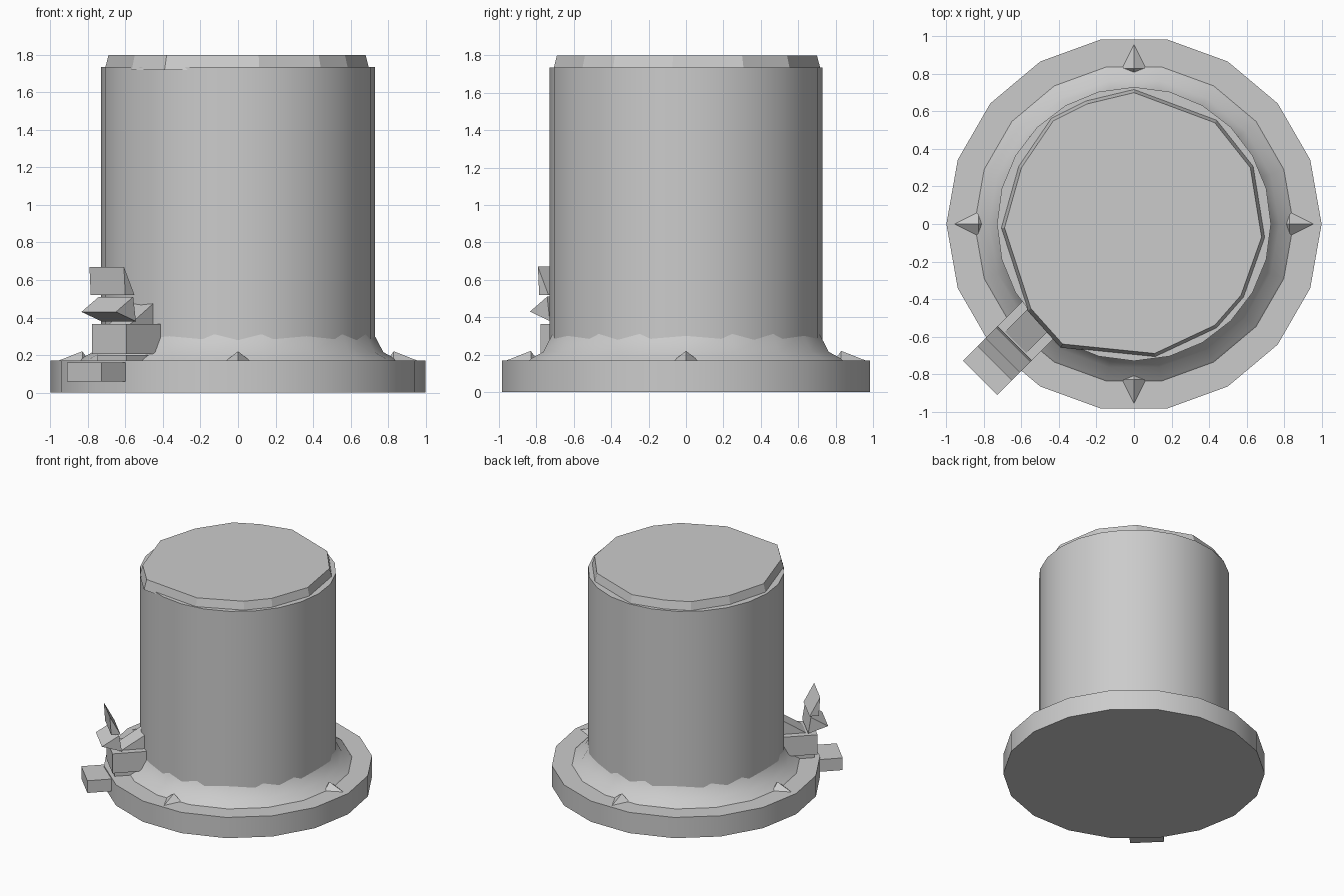
import bpy
import bmesh
import math
from mathutils import Matrix

cube = bpy.data.objects.get("Cube")
if cube:
    bpy.data.objects.remove(cube)

grey = bpy.data.materials.new("plain grey")
grey.use_nodes = True
COLOUR = (0.6, 0.6, 0.6, 1)
grey.diffuse_color = COLOUR
grey.node_tree.nodes["Principled BSDF"].inputs["Base Color"].default_value = COLOUR


def finish(name, bm, smooth=False):
    bmesh.ops.recalc_face_normals(bm, faces=bm.faces)
    mesh = bpy.data.meshes.new(name)
    bm.to_mesh(mesh)
    bm.free()
    mesh.materials.append(grey)
    if smooth:
        mesh.shade_smooth()
        mesh.set_sharp_from_angle(angle=math.radians(35))
    obj = bpy.data.objects.new(name, mesh)
    bpy.context.collection.objects.link(obj)
    return obj


def loft(name, rings, smooth=False):
    """Skin closed rings of points and cap both ends."""
    bm = bmesh.new()
    loops = [[bm.verts.new(p) for p in ring] for ring in rings]
    count = len(loops[0])
    for low, high in zip(loops, loops[1:]):
        for i in range(count):
            j = (i + 1) % count
            bm.faces.new((low[i], low[j], high[j], high[i]))
    bm.faces.new(loops[0][::-1])
    bm.faces.new(loops[-1])
    return finish(name, bm, smooth)


def lathe(name, profile, sides):
    """Turn a radius-height profile about the upright axis."""
    steps = [math.tau * i / sides for i in range(sides)]
    return loft(name, [[(r * math.cos(a), r * math.sin(a), z) for a in steps]
                       for r, z in profile], True)


def bracket_piece(name, outline, half_width):
    """Extrude a radius-height outline sideways on the front right diagonal."""
    obj = loft(name, [[(r, side * half_width, z) for r, z in outline]
                      for side in (-1, 1)])
    obj.data.transform(Matrix.Rotation(math.radians(225), 4, "Z"))
    return obj


def block(name, r0, r1, z0, z1, half_width):
    return bracket_piece(name, [(r0, z0), (r1, z0), (r1, z1), (r0, z1)], half_width)


# Round body, base flange and sloping collar
lathe("base_flange", [(1, 0), (1, 0.17)], 18)
lathe("body", [(0.73, 0.1), (0.73, 1.735)], 24)
lathe("collar", [(0.86, 0.16), (0.84, 0.18), (0.775, 0.215), (0.725, 0.31)], 18)

# Uneven faceted lid
lid = [(0, 0.7), (-0.25, 0.64), (-0.43, 0.55), (-0.6, 0.3), (-0.69, -0.02),
       (-0.55, -0.45), (-0.38, -0.64), (0.11, -0.69), (0.43, -0.54),
       (0.57, -0.38), (0.68, -0.07), (0.62, 0.3), (0.43, 0.54)]
loft("lid", [[(x * s, y * s, z) for x, y in lid]
             for s, z in ((1.03, 1.72), (1, 1.8))])

# Small pointed bolt heads around the flange
for i, name in enumerate(("left", "back", "right", "front")):
    bm = bmesh.new()
    foot = [bm.verts.new(p) for p in
            ((0.97, 0, 0.165), (0.83, 0.07, 0.165), (0.79, 0, 0.165), (0.83, -0.07, 0.165))]
    tip = bm.verts.new((0.83, 0, 0.22))
    bm.faces.new(foot)
    for j in range(4):
        bm.faces.new((foot[j], foot[(j + 1) % 4], tip))
    bmesh.ops.rotate(bm, verts=bm.verts, matrix=Matrix.Rotation(i * math.pi / 2, 3, "Z"))
    finish(name + "_bolt", bm)

# Bracket pieces on the front right
block("bracket_foot", 0.96, 1.16, 0.06, 0.16, 0.13)
block("bracket_block", 0.71, 0.97, 0.205, 0.365, 0.13)
block("bracket_plate", 0.71, 0.95, 0.165, 0.2, 0.11)
bracket_piece("bracket_gusset", [(0.71, 0.36), (0.9, 0.36), (0.71, 0.48)], 0.08)
bracket_piece("bracket_flap", [(0.9, 0.38), (1.05, 0.43), (0.92, 0.51)], 0.13)
bracket_piece("bracket_tip", [(0.91, 0.52), (0.98, 0.52), (0.99, 0.67)], 0.13)
